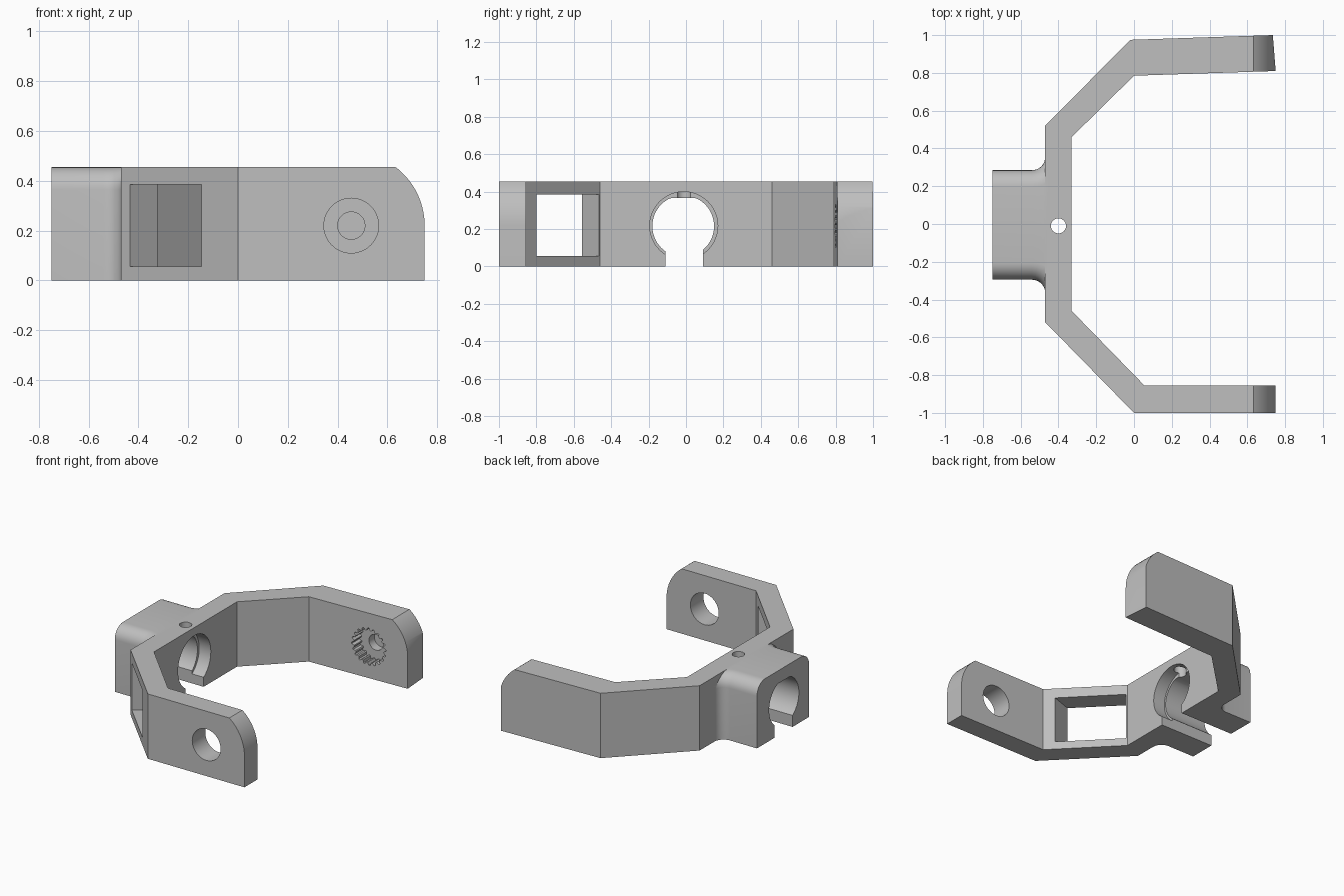
import bpy, bmesh
from math import sin, cos, radians, tau

if "Cube" in bpy.data.objects:
    bpy.data.objects.remove(bpy.data.objects["Cube"])

grey = bpy.data.materials.new("light grey")
grey.use_nodes = True
color = (0.52, 0.52, 0.52, 1)
grey.diffuse_color = color
grey.node_tree.nodes["Principled BSDF"].inputs["Base Color"].default_value = color

HEIGHT = 0.455


def loft(name, rings):
    """Solid through a stack of rings with equal point counts."""
    bm = bmesh.new()
    loops = [[bm.verts.new(p) for p in ring] for ring in rings]
    n = len(loops[0])
    for lo, hi in zip(loops, loops[1:]):
        for i in range(n):
            j = (i + 1) % n
            bm.faces.new((lo[i], lo[j], hi[j], hi[i]))
    bm.faces.new(loops[0])
    bm.faces.new(loops[-1])
    bmesh.ops.recalc_face_normals(bm, faces=bm.faces)
    mesh = bpy.data.meshes.new(name)
    bm.to_mesh(mesh)
    bm.free()
    mesh.materials.append(grey)
    ob = bpy.data.objects.new(name, mesh)
    bpy.context.collection.objects.link(ob)
    return ob


def prism(name, pts, axis, a, b):
    """Extrude a 2D outline along one axis from a to b."""
    place = {"x": lambda u, v, w: (w, u, v),
             "y": lambda u, v, w: (u, w, v),
             "z": lambda u, v, w: (u, v, w)}[axis]
    return loft(name, [[place(u, v, w) for u, v in pts] for w in (a, b)])


def circle(u, v, r, n=48):
    return [(u + r * cos(tau * i / n), v + r * sin(tau * i / n)) for i in range(n)]


def combine(target, tool, operation="DIFFERENCE"):
    mod = target.modifiers.new(tool.name, "BOOLEAN")
    mod.operation, mod.solver, mod.object = operation, "EXACT", tool
    bpy.ops.object.select_all(action="DESELECT")
    target.select_set(True)
    bpy.context.view_layer.objects.active = target
    bpy.ops.object.modifier_apply(modifier=mod.name)
    bpy.data.objects.remove(tool)


# Bent band: wall, two diagonals and two arms
band = [(0.75, -1), (0, -1), (-0.47, -0.52), (-0.47, 0.52), (-0.02, 0.975),
        (0.735, 1), (0.75, 0.81), (0, 0.785), (-0.33, 0.46), (-0.33, -0.46),
        (0.055, -0.855), (0.75, -0.855)]
fork = prism("fork_bracket", band, "z", 0, HEIGHT)


# Stem: filleted into the wall, upper side edges rounded
def stem_ring(inset, z):
    half = [(-0.75, 0.29 - inset)]
    for i in range(9):
        a = radians(-90 + 90 * i / 8)
        r = 0.07 + inset
        half.append((-0.54 + r * cos(a), 0.36 + r * sin(a)))
    half.append((-0.36, 0.36))
    outline = half + [(x, -y) for x, y in reversed(half)]
    return [(x, y - 0.005, z) for x, y in outline]


ROUND = 0.09
rings = [stem_ring(0, 0)]
for i in range(9):
    t = radians(90 * i / 8)
    rings.append(stem_ring(ROUND * (1 - cos(t)), HEIGHT - ROUND * (1 - sin(t))))
combine(fork, loft("stem", rings), "UNION")

# Stem bore with flat top, counterbore, bottom slot and set-screw hole
bore = [(y, min(z, 0.365)) for y, z in circle(-0.015, 0.215, 0.165)]
combine(fork, prism("bore", bore, "x", -0.9, -0.2))
combine(fork, prism("counterbore", circle(-0.012, 0.217, 0.182), "x", -0.42, -0.2))
slot = [(-0.11, -0.1), (0.09, -0.1), (0.09, 0.15), (-0.11, 0.15)]
combine(fork, prism("slot", slot, "x", -0.9, -0.2))
combine(fork, prism("screw_hole", circle(-0.4, -0.01, 0.04, 24), "z", 0.3, 0.6))

# Window through the front diagonal
window = [(-0.25, -0.885), (0.07, -0.775), (-0.28, -0.43), (-0.52, -0.627)]
combine(fork, prism("window", window, "z", 0.055, 0.385))

# Arm tips rounded about the pivot
PX, PZ = 0.455, 0.22
tip = [(PX + 0.295 * cos(radians(a)), PZ + 0.295 * sin(radians(a)))
       for a in range(0, 61, 5)]
tip += [(tip[-1][0], 0.6), (0.9, 0.6), (0.9, PZ)]
combine(fork, prism("tip_cut", tip, "y", -1.2, 1.2))

# Pivot hole in the front arm, toothed socket in the back arm
combine(fork, prism("pivot_hole", circle(PX, PZ, 0.11), "y", -1.2, -0.7))
TEETH = 20
socket = []
for i in range(TEETH * 4):
    r = 0.13 if i % 4 < 2 else 0.112
    a = tau * i / (TEETH * 4)
    socket.append((PX + r * cos(a), PZ + r * sin(a)))
combine(fork, prism("socket", socket, "y", 0.7, 0.88))
combine(fork, prism("socket_pilot", circle(PX, PZ, 0.055, 32), "y", 0.7, 0.94))

# Smooth curved surfaces, crisp edges
bpy.ops.object.shade_smooth_by_angle(angle=radians(25))
